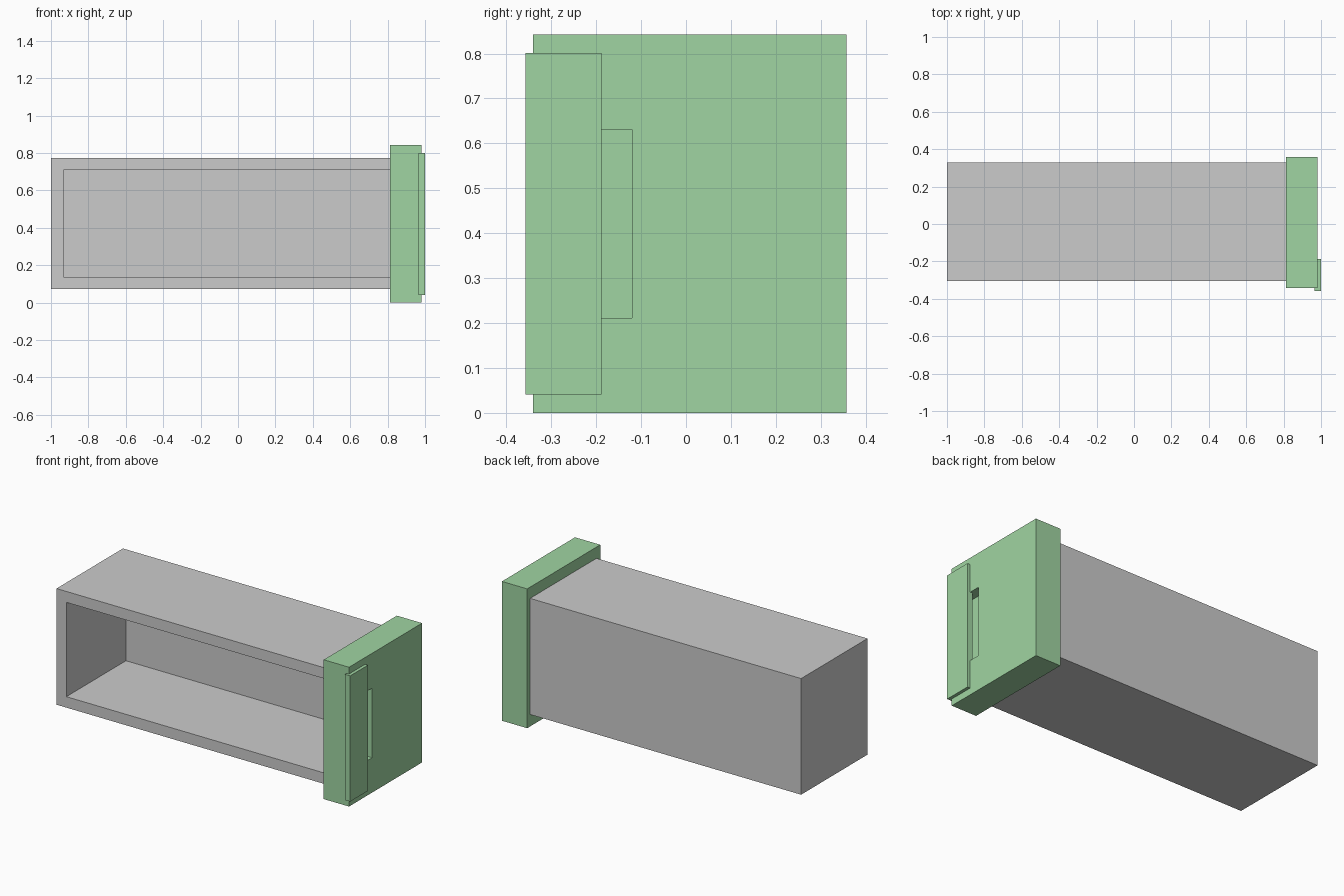
import bpy

if "Cube" in bpy.data.objects:
    bpy.data.objects.remove(bpy.data.objects["Cube"])


def box(name, x, y, z):
    """Axis-aligned box from (min, max) pairs."""
    bpy.ops.mesh.primitive_cube_add(
        size=1, location=[sum(r) / 2 for r in (x, y, z)])
    ob = bpy.context.object
    ob.name = name
    ob.scale = [r[1] - r[0] for r in (x, y, z)]
    bpy.ops.object.transform_apply(location=False, rotation=False, scale=True)
    return ob


def cut(target, cutter):
    """Subtract the cutter, then remove it."""
    mod = target.modifiers.new("cut", 'BOOLEAN')
    mod.operation = 'DIFFERENCE'
    mod.solver = 'EXACT'
    mod.object = cutter
    bpy.context.view_layer.objects.active = target
    bpy.ops.object.modifier_apply(modifier=mod.name)
    bpy.data.objects.remove(cutter, do_unlink=True)


green = bpy.data.materials.new("green")
green.diffuse_color = (0.35, 0.66, 0.36, 1)
green.use_nodes = True
green.node_tree.nodes["Principled BSDF"].inputs["Base Color"].default_value = green.diffuse_color

# Drawer tray: open on its long front side and closed off by the drawer front
tray = box("drawer_tray", (-1, 0.812), (-0.305, 0.329), (0.072, 0.774))
cut(tray, box("tray_cutter", (-0.934, 0.9), (-0.5, 0.264), (0.138, 0.708)))

# Drawer front with a finger recess that undercuts the pull plate
front = box("drawer_front", (0.812, 0.981), (-0.341, 0.357), (0, 0.842))
cut(front, box("recess_cutter", (0.92, 1.1), (-0.26, -0.12), (0.211, 0.631)))
front.data.materials.append(green)

# Pull plate, slightly sunk into the drawer front and overhanging its edge
plate = box("pull_plate", (0.965, 1.0), (-0.357, -0.188), (0.041, 0.801))
plate.data.materials.append(green)
